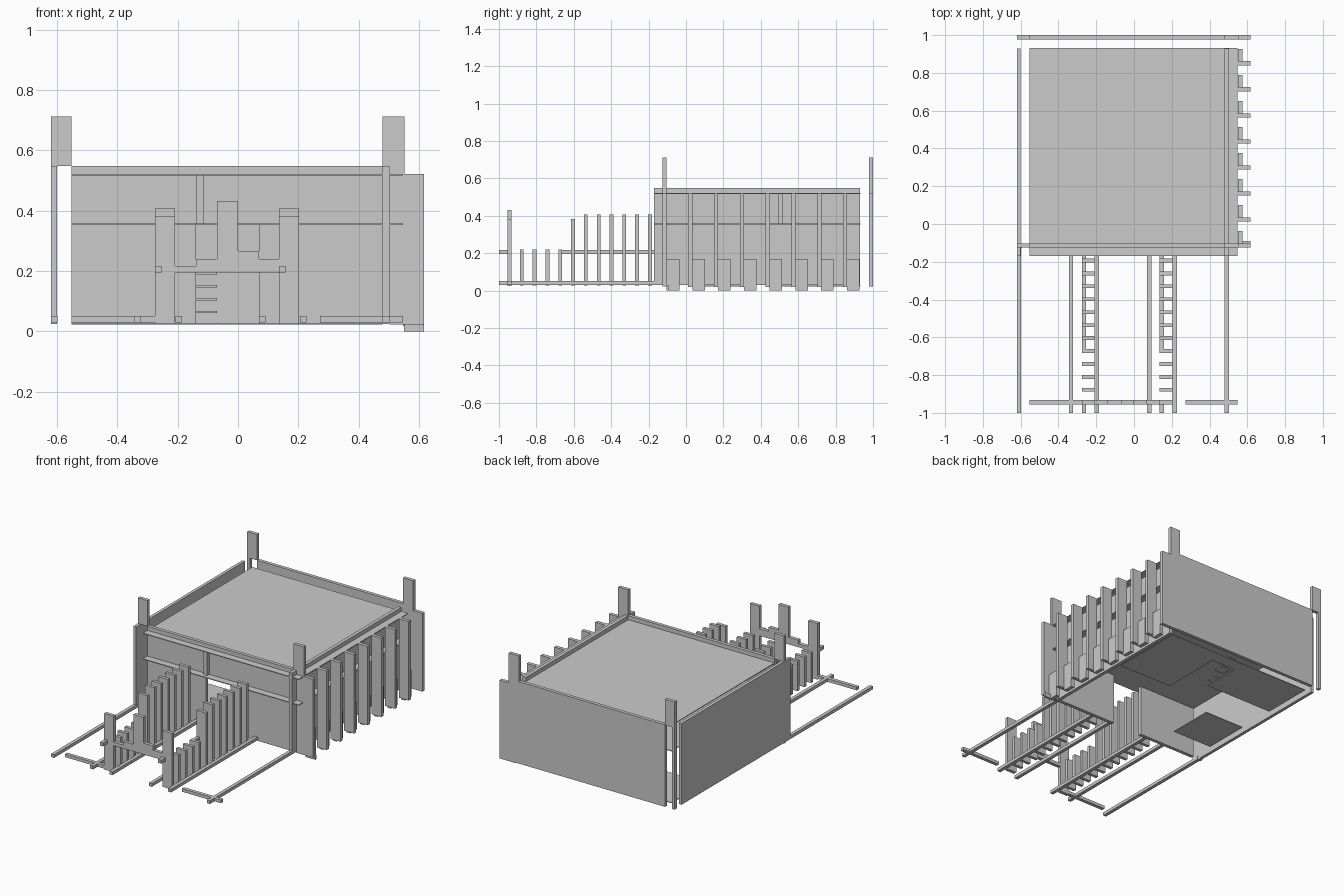
import bpy, bmesh

def box(bm, x0, x1, y0, y1, z0, z1):
    v = [bm.verts.new((x, y, z)) for x in (x0, x1) for y in (y0, y1) for z in (z0, z1)]
    for f in ((0, 1, 3, 2), (4, 6, 7, 5), (0, 4, 5, 1), (2, 3, 7, 6), (0, 2, 6, 4), (1, 5, 7, 3)):
        bm.faces.new([v[i] for i in f])

def part(name, *boxes):
    bm = bmesh.new()
    for b in boxes:
        box(bm, *b)
    me = bpy.data.meshes.new(name)
    bm.to_mesh(me)
    bm.free()
    ob = bpy.data.objects.new(name, me)
    bpy.context.collection.objects.link(ob)
    return ob

T = 0.022          # board thickness
YF, YB = -0.125, 0.978   # front and back wall planes

# walls
part("left_wall", (-0.62, -0.60, -0.17, 0.93, 0.03, 0.548))
part("right_wall", (0.48, 0.502, -0.17, 0.93, 0.03, 0.548))
part("back_wall", (-0.552, 0.502, YB, 1.0, 0.025, 0.548))
part("front_wall",
     (-0.552, -0.14, YF, YF + T, 0.025, 0.355),
     (0.07, 0.502, YF, YF + T, 0.025, 0.355),
     (-0.552, 0.502, YF, YF + T, 0.355, 0.548))

# corner posts, narrow foot strips and right end boards
for n, y in (("front", YF), ("back", YB)):
    part(n + "_left_post", (-0.62, -0.552, y, y + T, 0.548, 0.712),
         (-0.62, -0.60, y, y + T, 0.025, 0.548))
    part(n + "_right_post", (0.48, 0.552, y, y + T, 0.52, 0.712))
    part(n + "_end_board", (0.502, 0.617, y, y + T, 0.022, 0.522))

# roof and intermediate floor, slipped forward and right of the walls
part("roof", (-0.552, 0.548, -0.17, 0.933, 0.517, 0.522))
part("middle_floor", (-0.552, 0.548, -0.17, 0.933, 0.353, 0.358))
part("upper_studs", (-0.14, -0.115, -0.147, YF, 0.358, 0.517),
     (0.502, 0.525, 0.495, 0.517, 0.358, 0.517))

# partial ground floor with a stair opening
part("ground_floor",
     (-0.552, -0.07, 0.60, 0.933, 0.022, 0.027),
     (0.10, 0.48, 0.45, 0.933, 0.022, 0.027),
     (-0.07, 0.10, 0.85, 0.933, 0.022, 0.027),
     (-0.552, -0.27, 0.05, 0.35, 0.022, 0.027))
part("stair_treads", *[(-0.14, -0.07, 0.60 + i * 0.06, 0.66 + i * 0.06,
                        0.06 + i * 0.043, 0.067 + i * 0.043) for i in range(4)])

# fins and foot blocks along the right side
part("side_fins", *[(0.548, 0.617, 0.012 + i * 0.138, 0.034 + i * 0.138, 0.018, 0.522)
                    for i in range(7)])
part("side_foot_blocks", *[(0.55, 0.575, -0.103 + i * 0.1375, -0.036 + i * 0.1375, 0, 0.17)
                           for i in range(8)])
part("side_foot_tips", (0.55, 0.617, -0.103, -0.09, 0, 0.028))

# ground beams of the front yard
for x in (-0.62, -0.345, -0.208, 0.07, 0.205, 0.48):
    part("yard_beam", (x, x + T, -1.0, -0.12, 0.03, 0.05))
part("front_ground_beams", (-0.552, -0.275, -0.955, -0.933, 0.03, 0.05),
     (0.272, 0.548, -0.955, -0.933, 0.03, 0.05))

# two picket fences beside the path
heights = [0.22] * 4 + [0.383] + [0.408] * 6
for x in (-0.276, 0.136):
    part("fence_pickets", *[(x, x + 0.067, -0.888 + i * 0.0685, -0.868 + i * 0.0685, 0.028, h)
                            for i, h in enumerate(heights)])
    part("fence_rail", (x, x + T, -0.68, -0.17, 0.195, 0.217),
         (x, x + T, -1.0, -0.955, 0.195, 0.217))
    part("gate_post", (x, x + 0.067, -0.955, -0.933, 0.025, 0.383))

# broken front fence between the gate posts
part("gate_rail", (-0.276, 0.16, -0.955, -0.933, 0.195, 0.217))
part("gate_pickets", *[(-0.14 + i * 0.07, -0.07 + i * 0.07, -0.955, -0.933, 0.195, h)
                       for i, h in enumerate((0.24, 0.432, 0.267, 0.24))])
